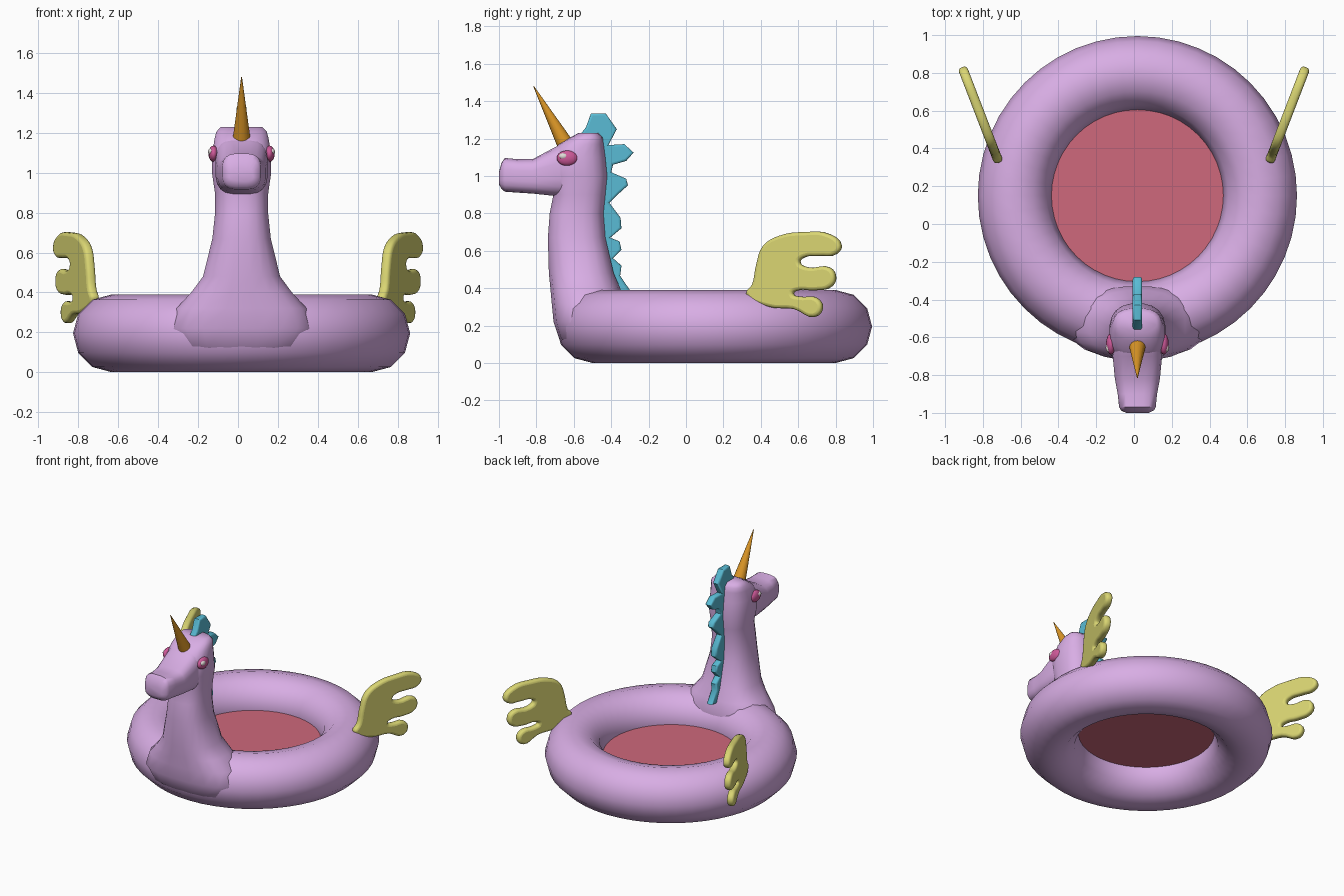
import bpy, bmesh, math
from mathutils import Matrix, Vector

if "Cube" in bpy.data.objects:
    bpy.data.objects.remove(bpy.data.objects["Cube"])

CX = 0.018  # body centre line


def material(name, rgb):
    m = bpy.data.materials.new(name)
    m.diffuse_color = (*rgb, 1)
    m.use_nodes = True
    m.node_tree.nodes["Principled BSDF"].inputs["Base Color"].default_value = m.diffuse_color
    return m


LILAC = material("lilac", (0.69, 0.42, 0.78))
ROSE = material("rose", (0.62, 0.14, 0.20))
YELLOW = material("yellow", (0.70, 0.67, 0.17))
BLUE = material("blue", (0.10, 0.50, 0.66))
GOLD = material("gold", (0.72, 0.31, 0.02))
PINK = material("pink", (0.62, 0.10, 0.32))
PALE = material("pale", (0.75, 0.70, 0.68))


def finish(name, mat, angle=40):
    ob = bpy.context.object
    ob.name = name
    ob.data.materials.clear()
    ob.data.materials.append(mat)
    bpy.ops.object.shade_smooth_by_angle(angle=math.radians(angle))
    return ob


def activate(ob):
    bpy.context.collection.objects.link(ob)
    bpy.ops.object.select_all(action='DESELECT')
    ob.select_set(True)
    bpy.context.view_layer.objects.active = ob


def loft(name, sections, mat, power, axis, n=20):
    """Rounded-box sections (position, low, high, half width) along z or y."""
    bm = bmesh.new()
    rings = []
    for pos, lo, hi, rx in sections:
        ring = []
        for i in range(n):
            a = 2 * math.pi * (i + 0.5) / n
            c, s = math.cos(a), math.sin(a)
            u = CX + rx * math.copysign(abs(c) ** (2 / power), c)
            v = (lo + hi) / 2 + (hi - lo) / 2 * math.copysign(abs(s) ** (2 / power), s)
            ring.append(bm.verts.new((u, v, pos) if axis == 'z' else (u, pos, v)))
        rings.append(ring)
    for a, b in zip(rings, rings[1:]):
        for i in range(n):
            j = (i + 1) % n
            bm.faces.new((a[i], a[j], b[j], b[i]))
    bm.faces.new(rings[0])
    bm.faces.new(rings[-1])
    bmesh.ops.recalc_face_normals(bm, faces=bm.faces)
    me = bpy.data.meshes.new(name)
    bm.to_mesh(me)
    bm.free()
    activate(bpy.data.objects.new(name, me))
    return finish(name, mat, 50)


def plate(name, outline, mat, thick, bevel, x0, y0=0, slope=0, smooth=True):
    """Padded upright plate from a (y, z) outline; slope splays it outwards."""
    cu = bpy.data.curves.new(name, 'CURVE')
    cu.dimensions = '2D'
    cu.fill_mode = 'BOTH'
    cu.extrude = thick / 2 - bevel
    cu.bevel_depth = bevel
    cu.bevel_resolution = 2
    cu.offset = -bevel
    cu.resolution_u = 4
    sp = cu.splines.new('BEZIER')
    sp.bezier_points.add(len(outline) - 1)
    for p, (y, z) in zip(sp.bezier_points, outline):
        p.co = (y, z, 0)
        p.handle_left_type = p.handle_right_type = 'AUTO' if smooth else 'VECTOR'
    sp.use_cyclic_u = True
    activate(bpy.data.objects.new(name, cu))
    bpy.ops.object.convert(target='MESH')
    u, v = Vector((slope, 1, 0)), Vector((0, 0, 1))
    m = Matrix((u, v, u.cross(v).normalized())).transposed().to_4x4()
    m.translation = (x0 - slope * y0, 0, 0)
    bpy.context.object.data.transform(m)
    return finish(name, mat, 50)


# float ring and floor
bpy.ops.mesh.primitive_torus_add(location=(CX, 0.15, 0.195), major_segments=48,
                                 minor_segments=12, major_radius=0.65, minor_radius=0.195)
finish("float_ring", LILAC, 60)
bpy.ops.mesh.primitive_circle_add(vertices=48, radius=0.47, fill_type='NGON',
                                  location=(CX, 0.15, 0.195))
finish("floor", ROSE)

# neck and head: (z, front y, back y, half width)
loft("neck", [
    (0.06, -0.60, -0.40, 0.20), (0.13, -0.68, -0.36, 0.32), (0.22, -0.71, -0.33, 0.37),
    (0.32, -0.72, -0.33, 0.33), (0.40, -0.727, -0.35, 0.255), (0.48, -0.735, -0.385, 0.195),
    (0.67, -0.74, -0.43, 0.148), (0.80, -0.73, -0.44, 0.134), (0.90, -0.71, -0.43, 0.135),
    (1.00, -0.73, -0.42, 0.150), (1.10, -0.74, -0.43, 0.148), (1.17, -0.68, -0.44, 0.137),
    (1.205, -0.62, -0.445, 0.128), (1.23, -0.575, -0.47, 0.105)], LILAC, 2.5, 'z')

# muzzle: (y, bottom z, top z, half width)
loft("muzzle", [
    (-0.52, 0.90, 1.215, 0.11), (-0.60, 0.89, 1.205, 0.125), (-0.70, 0.892, 1.155, 0.132),
    (-0.82, 0.905, 1.09, 0.120), (-0.90, 0.91, 1.09, 0.105), (-0.968, 0.915, 1.097, 0.098),
    (-0.987, 0.93, 1.07, 0.088), (-1.0, 0.955, 1.02, 0.06)], LILAC, 3.2, 'y')

# horn
base, tip = Vector((CX, -0.635, 1.15)), Vector((CX, -0.815, 1.48))
bpy.ops.mesh.primitive_cone_add(vertices=16, radius1=0.047, radius2=0.002,
                                depth=(tip - base).length, location=(base + tip) / 2)
bpy.context.object.rotation_euler = (tip - base).to_track_quat('Z', 'Y').to_euler()
finish("horn", GOLD)

# mane
plate("mane", [
    (-0.575, 1.21), (-0.535, 1.26), (-0.508, 1.335), (-0.43, 1.335), (-0.37, 1.25),
    (-0.415, 1.165), (-0.33, 1.17), (-0.28, 1.125), (-0.32, 1.08), (-0.39, 1.06),
    (-0.40, 1.02), (-0.32, 0.985), (-0.31, 0.95), (-0.36, 0.905), (-0.41, 0.857),
    (-0.35, 0.777), (-0.345, 0.72), (-0.405, 0.67), (-0.355, 0.65), (-0.345, 0.605),
    (-0.39, 0.56), (-0.345, 0.52), (-0.352, 0.466), (-0.297, 0.385), (-0.40, 0.37),
    (-0.45, 0.60), (-0.47, 0.85), (-0.47, 1.16)], BLUE, 0.05, 0.012, CX, smooth=False)

# wings
WING = [
    (0.325, 0.37), (0.356, 0.42), (0.378, 0.525), (0.415, 0.627), (0.50, 0.68),
    (0.635, 0.70), (0.77, 0.688), (0.83, 0.63), (0.805, 0.583), (0.715, 0.572),
    (0.635, 0.565), (0.61, 0.54), (0.65, 0.512), (0.77, 0.51), (0.80, 0.463),
    (0.78, 0.41), (0.69, 0.388), (0.60, 0.388), (0.575, 0.37), (0.61, 0.355),
    (0.70, 0.348), (0.73, 0.295), (0.69, 0.247), (0.58, 0.288), (0.447, 0.30)]
for side, s in (("left", -1), ("right", 1)):
    plate(side + "_wing", WING, YELLOW, 0.05, 0.018, s * 0.725, 0.35, s * 0.385)

    # eye with a pale highlight
    for part, mat, loc, size in (
            ("eye", PINK, (CX + s * 0.14, -0.635, 1.095), (0.026, 0.056, 0.041)),
            ("eye_highlight", PALE, (CX + s * 0.151, -0.655, 1.105), (0.017, 0.025, 0.018))):
        bpy.ops.mesh.primitive_uv_sphere_add(segments=16, ring_count=10, radius=1, location=loc)
        bpy.context.object.scale = size
        finish(side + "_" + part, mat, 60)
